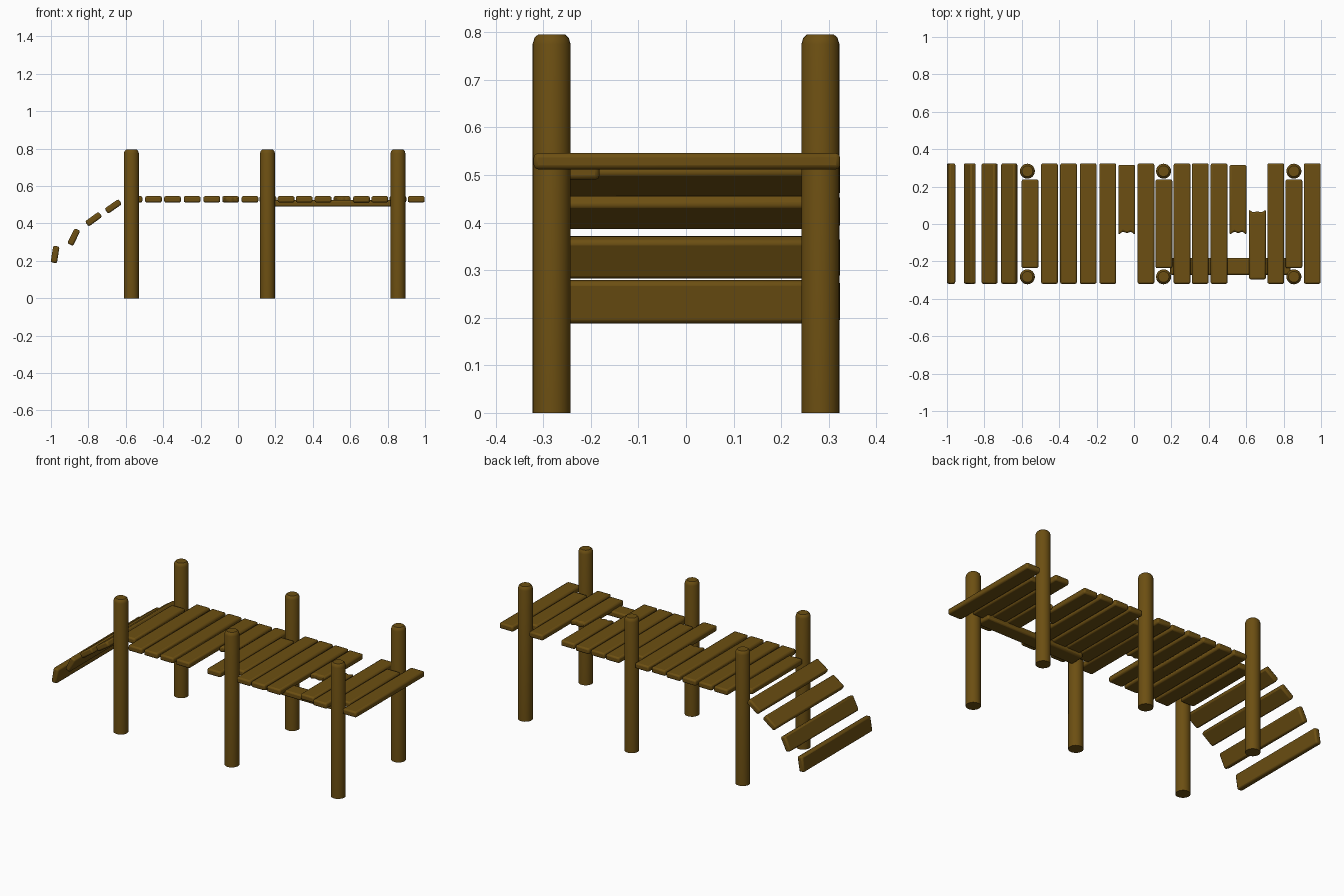
import bpy, bmesh
from math import radians

if "Cube" in bpy.data.objects:
    bpy.data.objects.remove(bpy.data.objects["Cube"])

WIDTH, THICK, LENGTH, DECK_Z = 0.09, 0.034, 0.644, 0.529

wood = bpy.data.materials.new("wood")
wood.diffuse_color = (0.15, 0.078, 0.006, 1)
wood.use_nodes = True
wood.node_tree.nodes["Principled BSDF"].inputs["Base Color"].default_value = wood.diffuse_color


def finish(name, bm, bevel=0.0, segments=2):
    bmesh.ops.recalc_face_normals(bm, faces=bm.faces)
    me = bpy.data.meshes.new(name)
    bm.to_mesh(me)
    bm.free()
    me.materials.append(wood)
    ob = bpy.data.objects.new(name, me)
    bpy.context.collection.objects.link(ob)
    if bevel:
        mod = ob.modifiers.new("rounded_edges", 'BEVEL')
        mod.width = bevel
        mod.segments = segments
        mod.limit_method = 'ANGLE'
        mod.angle_limit = radians(40)
    bpy.ops.object.select_all(action='DESELECT')
    ob.select_set(True)
    bpy.context.view_layer.objects.active = ob
    bpy.ops.object.shade_smooth_by_angle(angle=radians(35))
    return ob


def plank(name, loc, length=LENGTH, tilt=0, turn=0, broken=False):
    w, l = WIDTH / 2, length / 2
    outline = [(w, l), (-w, l), (-w, -l), (w, -l)]
    if broken:  # splintered end on -y
        jag = [(-0.5, 0.0), (-0.22, 0.018), (0.02, 0.008), (0.25, 0.018), (0.5, 0.0)]
        outline = outline[:2] + [(f * WIDTH, -l + d) for f, d in jag]
    bm = bmesh.new()
    face = bm.faces.new([bm.verts.new((x, y, -THICK / 2)) for x, y in outline])
    top = bmesh.ops.extrude_face_region(bm, geom=[face])["geom"]
    bmesh.ops.translate(bm, vec=(0, 0, THICK),
                        verts=[v for v in top if isinstance(v, bmesh.types.BMVert)])
    ob = finish(name, bm, 0.009)
    ob.location = loc
    ob.rotation_euler = (0, radians(-tilt), radians(turn))
    return ob


# Posts with chamfered tops
for x in (-0.57, 0.158, 0.855):
    for y in (-0.2825, 0.2825):
        bm = bmesh.new()
        rings = []
        sides = 24
        bmesh.ops.create_circle(bm, cap_ends=True, radius=0.04, segments=sides)
        for z, s in ((0.775, 1.0), (0.788, 0.9), (0.795, 0.72)):
            base = max(bm.faces, key=lambda f: f.calc_center_median().z if len(f.verts) == sides else -1)
            old_r = base.verts[0].co.xy.length
            geom = bmesh.ops.extrude_face_region(bm, geom=[base])["geom"]
            if z != 0.775:
                bm.faces.remove(base) if base.is_valid else None
            for v in geom:
                if isinstance(v, bmesh.types.BMVert):
                    k = 0.04 * s / old_r
                    v.co = (v.co.x * k, v.co.y * k, z)
        post = finish("post", bm)
        post.location = (x, y, 0)

# Full-width deck planks
for x in (-0.452, -0.35, -0.245, -0.14, 0.064, 0.257, 0.354, 0.455, 0.758, 0.953):
    plank("deck_plank", (x, 0.002, DECK_Z))

# Short planks fitted between the posts
for x in (-0.556, 0.16, 0.855):
    plank("short_plank", (x, 0.001, DECK_Z), length=0.474)

# Broken planks
for x in (-0.039, 0.556):
    plank("broken_plank", (x, 0.129, DECK_Z), length=0.374, broken=True)
plank("broken_plank", (0.66, -0.109, DECK_Z), length=0.374, turn=180, broken=True)

# Sagging planks at the left end
for x, z, tilt in ((-0.667, 0.491, 35), (-0.772, 0.423, 36),
                   (-0.878, 0.327, 64), (-0.978, 0.234, 81)):
    plank("fallen_plank", (x, 0.002, z), tilt=tilt)

# Lengthwise support board under the deck
plank("support_board", (0.515, -0.227, 0.507), turn=90)
